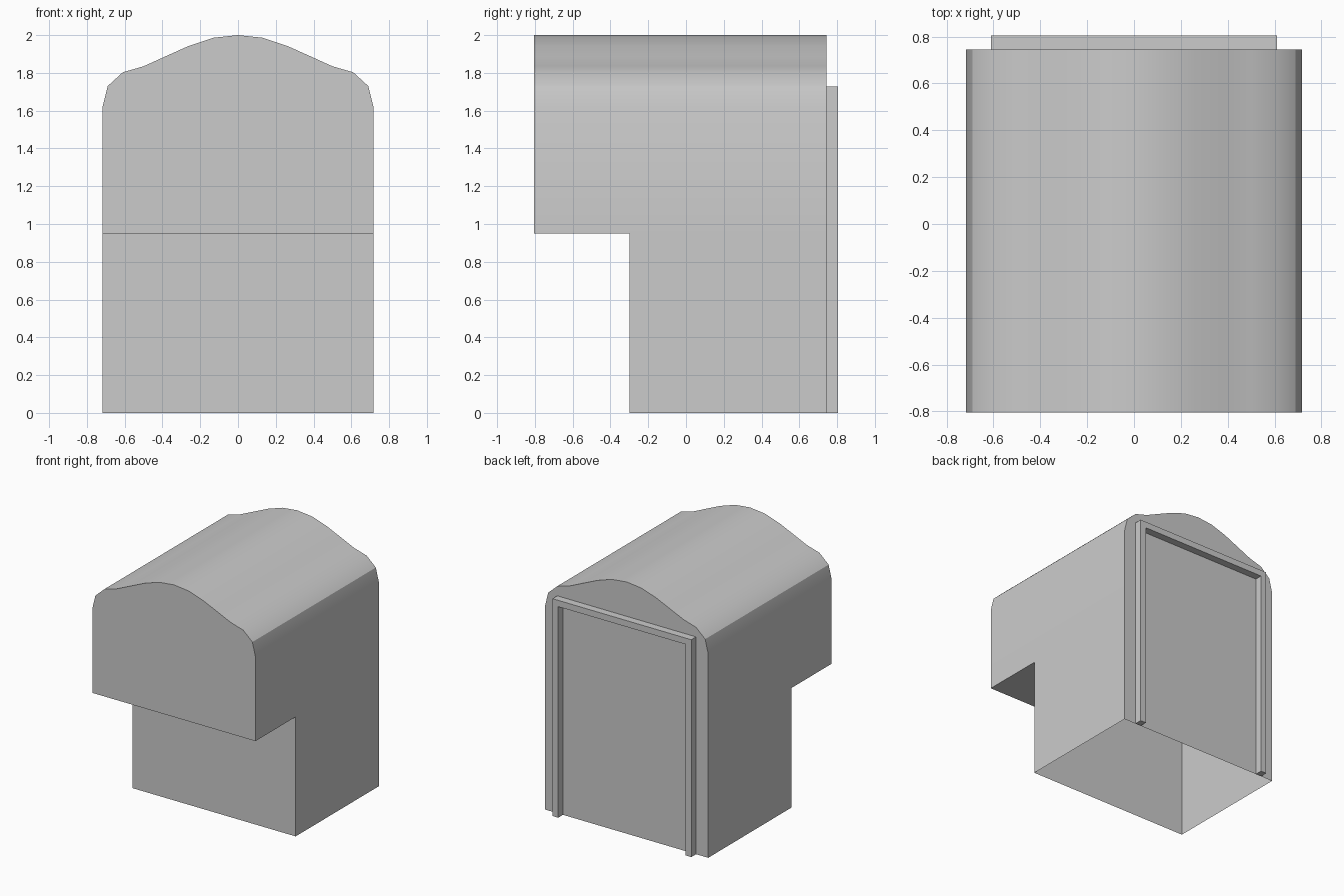
import bpy, bmesh, math

if "Cube" in bpy.data.objects:
    bpy.data.objects.remove(bpy.data.objects["Cube"])

FRONT, STEP, BACK, REAR = -0.805, -0.30, 0.745, 0.805
LEDGE = 0.95


def finish(bm, name):
    bmesh.ops.recalc_face_normals(bm, faces=bm.faces)
    mesh = bpy.data.meshes.new(name)
    bm.to_mesh(mesh)
    bm.free()
    obj = bpy.data.objects.new(name, mesh)
    bpy.context.collection.objects.link(obj)
    return obj


# Half of the arched cross-section, foot to ridge, then mirrored
half = [(0.717, LEDGE), (0.717, 1.62), (0.69, 1.73), (0.61, 1.803), (0.50, 1.835),
        (0.385, 1.887), (0.26, 1.943), (0.13, 1.986)]
arch = half + [(0, 2.0)] + [(-x, z) for x, z in reversed(half)]

# Shell: arched upper body, open-bottomed lower body set back from the front
bm = bmesh.new()
front, step, back = [[bm.verts.new((x, y, z)) for x, z in arch]
                     for y in (FRONT, STEP, BACK)]
for a, b in ((front, step), (step, back)):
    for i in range(len(arch) - 1):
        bm.faces.new((a[i], a[i + 1], b[i + 1], b[i]))
bm.faces.new(front)
bm.faces.new(back)
bm.faces.new((front[0], front[-1], step[-1], step[0]))  # overhang underside

# Lower walls dropped from the ledge line to the ground
top = [step[0], step[-1], back[-1], back[0]]
low = [bm.verts.new((v.co.x, v.co.y, 0)) for v in top]
for i in range(4):
    j = (i + 1) % 4
    bm.faces.new((top[i], top[j], low[j], low[i]))
body = finish(bm, "body_shell")
bpy.context.view_layer.objects.active = body
body.select_set(True)
bpy.ops.object.shade_smooth_by_angle(angle=math.radians(30))
body.select_set(False)

# Raised door surround on the back: inverted U outline, extruded
W, H, T = 0.61, 1.727, 0.05
outer = [(-W, 0), (-W, H), (W, H), (W, 0)]
inner = [(-W + T, 0), (-W + T, H - T), (W - T, H - T), (W - T, 0)]
bm = bmesh.new()
o, n = [[bm.verts.new((x, BACK, z)) for x, z in pts] for pts in (outer, inner)]
faces = [bm.faces.new((o[i], o[i + 1], n[i + 1], n[i])) for i in range(3)]
ext = bmesh.ops.extrude_face_region(bm, geom=faces, use_keep_orig=True)
bmesh.ops.translate(bm, vec=(0, REAR - BACK, 0),
                    verts=[g for g in ext["geom"] if isinstance(g, bmesh.types.BMVert)])
finish(bm, "back_frame")
